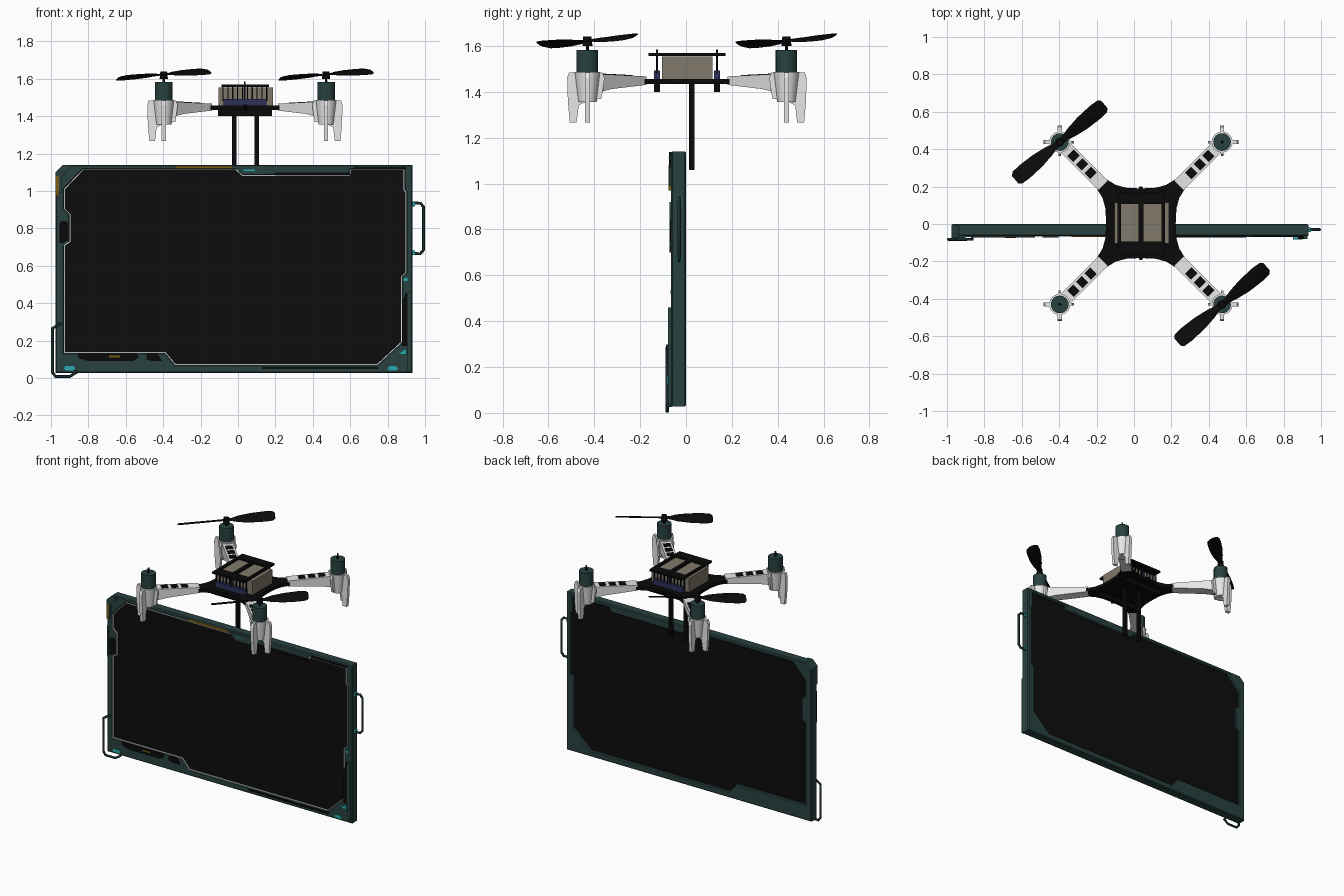
import bpy, bmesh, math
from mathutils import Vector, Matrix

if "Cube" in bpy.data.objects:
    bpy.data.objects.remove(bpy.data.objects["Cube"])

def mat(name, r, g, b):
    m = bpy.data.materials.new(name)
    m.diffuse_color = (r, g, b, 1)
    m.use_nodes = True
    m.node_tree.nodes["Principled BSDF"].inputs["Base Color"].default_value = m.diffuse_color
    return m

TEAL = mat("dark teal", .021, .054, .051)
HANDLE = mat("deep teal", .010, .026, .026)
BLACK = mat("black", .003, .003, .003)
GLASS = mat("screen black", .004, .004, .004)
WHITE = mat("white", .8, .8, .8)
TAN = mat("tan", .22, .19, .145)
BLUE = mat("navy", .027, .03, .10)
GOLD = mat("gold", .19, .10, .005)
CYAN = mat("cyan", .02, .40, .43)

def finish(name, bm, m, smooth=False):
    bmesh.ops.recalc_face_normals(bm, faces=bm.faces)
    me = bpy.data.meshes.new(name)
    bm.to_mesh(me)
    bm.free()
    me.materials.append(m)
    ob = bpy.data.objects.new(name, me)
    bpy.context.collection.objects.link(ob)
    if smooth:
        bpy.ops.object.select_all(action='DESELECT')
        ob.select_set(True)
        bpy.context.view_layer.objects.active = ob
        bpy.ops.object.shade_smooth_by_angle(angle=math.radians(35))
    return ob

def basis(o, u, v):
    u, v = Vector(u).normalized(), Vector(v).normalized()
    w = u.cross(v)
    return Matrix.Translation(o) @ Matrix((u, v, w)).transposed().to_4x4()

FRONT = basis((0, 0, 0), (1, 0, 0), (0, 0, 1))   # third axis points to the front (-y)
FLAT = Matrix.Identity(4)

def inset(pts, d):
    """Mitred inset of a closed outline."""
    area = sum(a[0]*b[1] - b[0]*a[1] for a, b in zip(pts, pts[1:] + pts[:1]))
    s = 1 if area > 0 else -1
    out = []
    for i, p in enumerate(pts):
        p, a, b = Vector(p), Vector(pts[i-1]), Vector(pts[(i+1) % len(pts)])
        d1, d2 = (p - a).normalized(), (b - p).normalized()
        n1, n2 = Vector((-d1.y, d1.x))*s, Vector((-d2.y, d2.x))*s
        out.append(tuple(p + (n1 + n2) * d / max(.3, 1 + n1.dot(n2))))
    return out

def plate(name, loops, lo, hi, m, M=FRONT, bevel=0):
    """Extruded outline; loops after the first are holes."""
    bm = bmesh.new()
    caps = [[], []]
    levels = [(lo, bevel), (lo+bevel, 0), (hi-bevel, 0), (hi, bevel)] if bevel else [(lo, 0), (hi, 0)]
    for k, pts in enumerate(loops):
        rings = []
        for w, d in levels:
            q = inset(pts, d if k == 0 else -d) if d else pts
            rings.append([bm.verts.new(M @ Vector((x, y, w))) for x, y in q])
        n = len(pts)
        for a, b in zip(rings, rings[1:]):
            for i in range(n):
                bm.faces.new((a[i], a[(i+1) % n], b[(i+1) % n], b[i]))
        for c, r in zip(caps, (rings[0], rings[-1])):
            c += [bm.edges.get((r[i], r[(i+1) % n])) for i in range(n)]
    for c in caps:
        bmesh.ops.triangle_fill(bm, edges=c, use_beauty=True, normal=M.to_3x3() @ Vector((0, 0, 1)))
    return finish(name, bm, m)

def rect(x0, x1, y0, y1, c=0):
    if not c:
        return [(x0, y0), (x1, y0), (x1, y1), (x0, y1)]
    return [(x0+c, y0), (x1-c, y0), (x1, y0+c), (x1, y1-c), (x1-c, y1), (x0+c, y1), (x0, y1-c), (x0, y0+c)]

def box(name, x, y, z, m):
    return plate(name, [rect(*x, *y)], z[0], z[1], m, FLAT)

def cyl(name, x, y, z0, z1, r0, r1, m, n=24):
    bm = bmesh.new()
    bmesh.ops.create_cone(bm, cap_ends=True, segments=n, radius1=r0, radius2=r1, depth=z1-z0,
                          matrix=Matrix.Translation((x, y, (z0+z1)/2)))
    return finish(name, bm, m, True)

def tube(name, pts, r, m):
    cu = bpy.data.curves.new(name, 'CURVE')
    cu.dimensions = '3D'
    cu.bevel_depth, cu.bevel_resolution, cu.use_fill_caps = r, 2, True
    sp = cu.splines.new('POLY')
    sp.points.add(len(pts) - 1)
    for p, c in zip(sp.points, pts):
        p.co = (*c, 1)
    cu.materials.append(m)
    ob = bpy.data.objects.new(name, cu)
    bpy.context.collection.objects.link(ob)
    bpy.ops.object.select_all(action='DESELECT')
    ob.select_set(True)
    bpy.context.view_layer.objects.active = ob
    bpy.ops.object.convert(target='MESH')

# Display panel: frame with an opening, glass and light border line
outer = [(-.976, 1.10), (-.935, 1.14), (.933, 1.14), (.933, .027), (-.976, .027)]
hole = [(-.93, 1.01), (-.83, 1.115), (-.01, 1.115), (.025, 1.085), (.595, 1.085), (.60, 1.115),
        (.89, 1.115), (.89, 1.005), (.90, .995), (.90, .565), (.875, .54), (.875, .19), (.745, .07),
        (-.335, .07), (-.39, .135), (-.93, .135), (-.93, .71), (-.90, .73), (-.90, .875), (-.93, .905)]
plate("panel_frame", [outer, hole], 0, .065, TEAL, bevel=.006)
plate("screen", [inset(hole, -.004)], .015, .058, GLASS)
plate("screen_border", [inset(hole, -.001), inset(hole, .004)], .056, .066, WHITE)

# Raised trim on the panel front
trims = [
    ("corner_trim", [(-.976, .99), (-.945, .99), (-.945, 1.07), (-.90, 1.12), (-.90, 1.138), (-.937, 1.138), (-.976, 1.10)], .074, TEAL),
    ("corner_strip", rect(-.972, -.957, .97, 1.08), .077, GOLD),
    ("top_strip", rect(-.335, -.035, 1.119, 1.134), .069, GOLD),
    ("top_tab", [(-.01, 1.115), (.03, 1.088), (.15, 1.088), (.17, 1.135), (-.01, 1.135)], .073, TEAL),
    ("top_tab_light", rect(.03, .09, 1.108, 1.114), .076, CYAN),
    ("top_dark_strip", rect(.20, .60, 1.083, 1.10), .071, BLACK),
    ("top_right_strip", rect(.62, .90, 1.117, 1.128), .070, BLACK),
    ("left_panel", rect(-.955, -.91, .715, .84, .012), .070, BLACK),
    ("left_panel_guard", [(-.97, .70), (-.94, .70), (-.905, .73), (-.905, .74), (-.945, .715), (-.96, .72), (-.96, .90), (-.97, .92)], .072, TEAL),
    ("lower_vent", [(-.86, .13), (-.54, .13), (-.53, .11), (-.56, .09), (-.80, .09), (-.85, .105)], .073, BLACK),
    ("lower_vent_mark", rect(-.69, -.63, .11, .12), .076, GOLD),
    ("small_vent", [(-.49, .13), (-.43, .13), (-.405, .09), (-.46, .09), (-.49, .10)], .073, BLACK),
    ("bottom_dark_strip", rect(.13, .75, .047, .06), .070, BLACK),
    ("right_trim", [(.878, .17), (.905, .17), (.905, .44), (.90, .46), (.878, .40)], .079, BLACK),
    ("right_trim_rail", rect(.905, .928, .04, .46), .079, TEAL),
    ("right_mark", rect(.885, .905, .52, .535), .068, CYAN),
    ("corner_light", [(.85, .125), (.90, .125), (.90, .16)], .082, CYAN),
    ("left_oval_light", rect(-.93, -.87, .041, .063, .009), .069, CYAN),
    ("right_oval_light", rect(.80, .855, .041, .063, .009), .069, CYAN),
]
for name, pts, w, m in trims:
    plate(name, [pts], .055, w, m)

# Carrying handles
tube("right_handle", [(.925, -.03, .935), (.975, -.03, .935), (.992, -.03, .915), (.992, -.03, .685),
                      (.975, -.03, .665), (.925, -.03, .665)], .008, HANDLE)
for z in (.93, .67):
    box("handle_light", (.93, .945), (-.042, -.018), (z-.012, z+.012), CYAN)
tube("left_handle", [(-.95, -.06, .29), (-.955, -.082, .29), (-.992, -.082, .265), (-.992, -.082, .03), (-.975, -.082, .008),
                     (-.90, -.082, .008), (-.865, -.082, .03), (-.865, -.06, .035)], .008, HANDLE)

# Hanger posts
CX, CY, OFF = .037, .004, .434
for x in (-.02, .10):
    box("hanger_post", (x-.011, x+.011), (.014, .038), (1.06, 1.47), BLACK)

# Drone body plate with curved-in sides
C = Matrix.Translation((CX, CY, 0))
quarter = [(.186, 0), (.19, .08), (.205, .135), (.245, .20), (.20, .245), (.135, .205), (.08, .19)]
body = []
for k in range(4):
    c, s = round(math.cos(k*math.pi/2)), round(math.sin(k*math.pi/2))
    body += [(x*c - y*s, x*s + y*c) for x, y in quarter]
plate("body_plate", [body], 1.433, 1.456, BLACK, C)

# Battery and top deck with two windows
box("battery", (CX-.14, CX+.15), (-.105, .115), (1.456, 1.553), TAN)
plate("top_deck", [rect(-.125, .128, -.168, .168), rect(-.107, -.012, -.098, .104), rect(.014, .11, -.098, .104)],
      1.556, 1.569, BLACK, C)

# Pin headers front and back
for sy in (-1, 1):
    y = CY + sy*.131
    box("header_base", (CX-.145, CX+.145), (y-.013, y+.013), (1.40, 1.452), BLACK)
    box("header_block", (CX-.115, CX+.115), (y-.013, y+.013), (1.452, 1.492), BLUE)
    for i in range(10):
        x = CX - .117 + i*.026
        box("header_pin", (x-.003, x+.003), (y-.003, y+.003), (1.48, 1.562), BLACK)
    cyl("deck_bolt", CX, y, 1.49, 1.585, .004, .004, BLUE, 8)
    cyl("body_screw", CX, CY + sy*.187, 1.43, 1.462, .011, .011, BLACK, 10)

# Propeller: twisted two-blade loft rising along its length
def propeller(x, y):
    bm = bmesh.new()
    d, p, up = Vector((.765, .644, .06)), Vector((.644, -.765, 0)), Vector((0, 0, 1))
    o, prev = Vector((x, y, 1.622)), None
    half = [(0, .036), (.12, .036), (.25, .06), (.5, .085), (.8, .094), (.95, .086), (1, .055)]
    for t, w in [(-a, b) for a, b in half[:0:-1]] + half:
        ang = math.radians(20) * max(-1, min(1, t*5))
        across = p*math.cos(ang) - up*math.sin(ang)
        nrm = up*math.cos(ang) + p*math.sin(ang)
        c = o + d*(t*.312)
        ring = [bm.verts.new(c + across*w/2*a + nrm*.006*b) for a, b in
                ((-1, 0), (-.3, 1), (.4, .8), (1, 0), (.4, -.6), (-.3, -.6))]
        if prev:
            for i in range(6):
                bm.faces.new((prev[i], prev[(i+1) % 6], ring[(i+1) % 6], ring[i]))
        else:
            bm.faces.new(ring)
        prev = ring
    bm.faces.new(prev)
    finish("propeller", bm, BLACK, True)
    cyl("propeller_hub", x, y, 1.60, 1.64, .022, .018, BLACK, 16)

# Four arms with pods, landing fins and motors
long_fin = [(.0, 1.485), (.08, 1.485), (.088, 1.46), (.085, 1.36), (.077, 1.266), (.047, 1.266), (.038, 1.34), (.0, 1.36)]
short_fin = [(.0, 1.485), (.065, 1.485), (.075, 1.46), (.062, 1.37), (.0, 1.36)]
arm_side = [(.285, 1.43), (.285, 1.467), (.59, 1.478), (.59, 1.395), (.50, 1.412)]
for sx in (-1, 1):
    for sy in (-1, 1):
        x, y = CX + sx*OFF, CY + sy*OFF
        A = basis((CX, CY, 0), (sx, sy, 0), (0, 0, 1))
        plate("arm", [arm_side], -.036, .036, WHITE, A)
        for r in (.38, .445, .51):
            top = [(q, 1.467 + (q-.285)*.036) for q in (r-.022, r+.022)]
            plate("arm_slot", [top + [(q, z+.003) for q, z in top[::-1]]], -.024, .024, BLACK, A)
        cyl("motor_pod", x, y, 1.355, 1.487, .040, .056, WHITE)
        for u in ((sx, 0, 0), (0, sy, 0)):
            F = basis((x, y, 0), u, (0, 0, 1))
            plate("landing_fin", [long_fin], -.011, .011, WHITE, F)
            F = basis((x, y, 0), -Vector(u), (0, 0, 1))
            plate("inner_fin", [short_fin], -.007, .007, WHITE, F)
        cyl("motor", x, y, 1.485, 1.583, .047, .047, TEAL)
        cyl("motor_shaft", x, y, 1.58, 1.618, .007, .005, BLACK, 10)
        if sx != sy:
            propeller(x, y)
